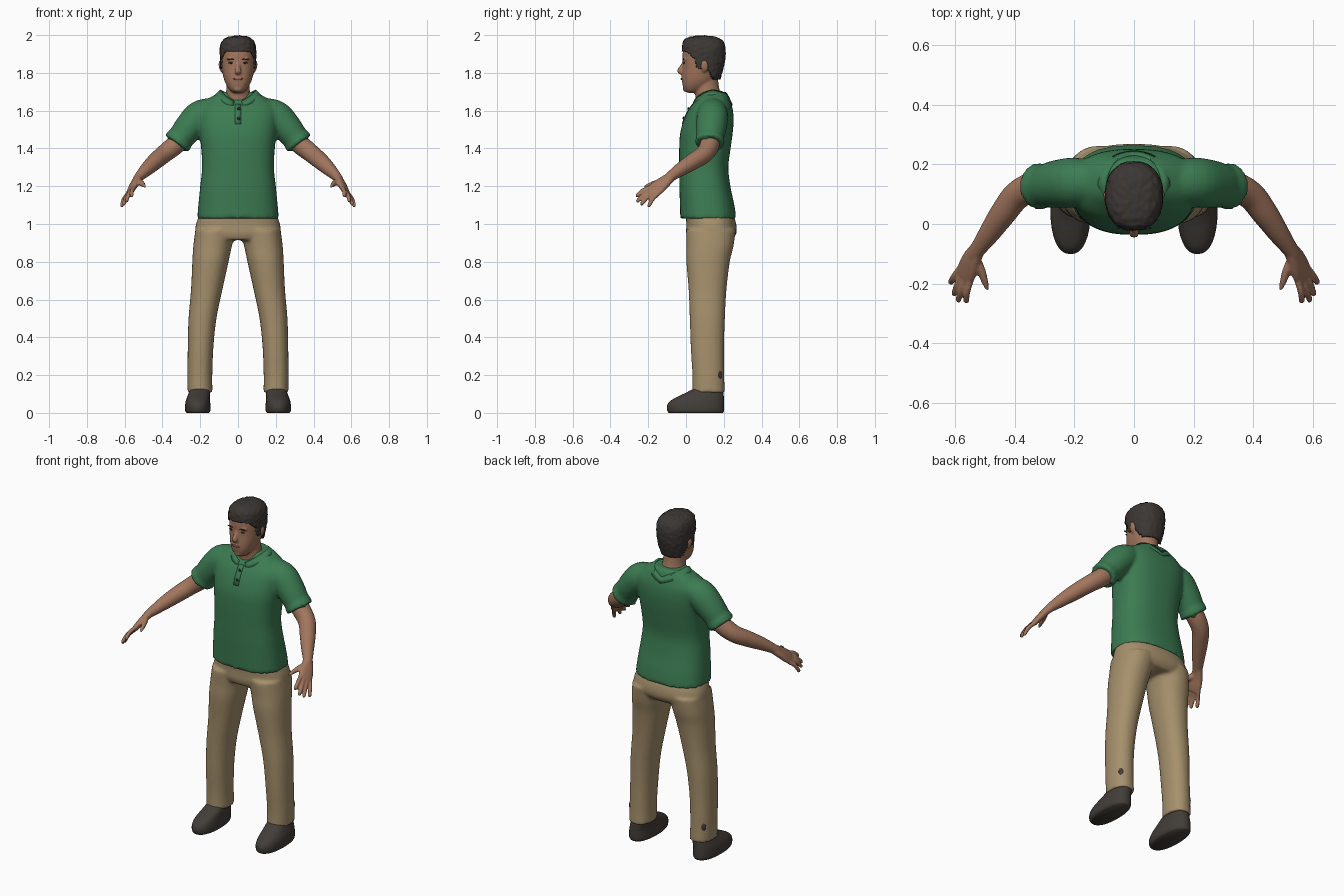
import bpy, bmesh, math
from mathutils import Vector, Matrix, noise

if "Cube" in bpy.data.objects:
    bpy.data.objects.remove(bpy.data.objects["Cube"], do_unlink=True)


def material(name, r, g, b):
    m = bpy.data.materials.new(name)
    m.use_nodes = True
    m.diffuse_color = (r, g, b, 1)
    bsdf = m.node_tree.nodes["Principled BSDF"]
    bsdf.inputs["Base Color"].default_value = (r, g, b, 1)
    bsdf.inputs["Roughness"].default_value = 0.8
    return m


GREEN = material("shirt green", 0.045, 0.2, 0.085)
TAN = material("trouser tan", 0.38, 0.28, 0.15)
SKIN = material("skin", 0.36, 0.18, 0.11)
LIP = material("lip", 0.25, 0.1, 0.07)
HAIR = material("hair dark brown", 0.045, 0.038, 0.034)
SHOE = material("shoe dark grey", 0.055, 0.047, 0.04)
DARK = material("button and eye dark", 0.02, 0.018, 0.016)
X, Y = Vector((1, 0, 0)), Vector((0, 1, 0))


def smooth_rings(rings, steps):
    """Catmull-Rom interpolation between key rings (x, y, z, half width, half depth)."""
    out, last = [], len(rings) - 1
    for i in range(last):
        p = [Vector(rings[min(max(k, 0), last)]) for k in range(i - 1, i + 3)]
        for s in range(steps):
            t = s / steps
            out.append(0.5 * (2 * p[1] + (p[2] - p[0]) * t
                              + (2 * p[0] - 5 * p[1] + 4 * p[2] - p[3]) * t * t
                              + (3 * p[1] - p[0] - 3 * p[2] + p[3]) * t ** 3))
    return out + [Vector(rings[-1])]


def loft(bm, rings, power=2.0, side=None, flip=1, n=32, steps=4):
    """Skin super-ellipse rings; level ones, or square to the path when side is given."""
    rings = smooth_rings(rings, steps)
    centres = [Vector(r[:3]) for r in rings]
    loops = []
    for i, r in enumerate(rings):
        u, v = X, Y
        if side:
            t = (centres[min(i + 1, len(rings) - 1)] - centres[max(i - 1, 0)]).normalized()
            v = t.cross(side).normalized()
            u = v.cross(t)
        loop = []
        for k in range(n):
            c, s = math.cos(math.tau * k / n), math.sin(math.tau * k / n)
            co = centres[i] + u * r[3] * math.copysign(abs(c) ** (2 / power), c) \
                + v * r[4] * math.copysign(abs(s) ** (2 / power), s)
            co.x *= flip
            loop.append(bm.verts.new(co))
        loops.append(loop)
    for a, b in zip(loops, loops[1:]):
        for k in range(n):
            bm.faces.new((a[k], a[(k + 1) % n], b[(k + 1) % n], b[k]))
    bm.faces.new(loops[0])
    bm.faces.new(loops[-1])


def blob(bm, loc, scale, tilt=0.0):
    mat = Matrix.Translation(loc) @ Matrix.Rotation(tilt, 4, "Y") @ Matrix.Diagonal((*scale, 1))
    bmesh.ops.create_uvsphere(bm, u_segments=16, v_segments=10, radius=1, matrix=mat)


def finish(name, bm, mat, mirror=False, voxel=0, relax=3):
    bmesh.ops.recalc_face_normals(bm, faces=bm.faces)
    for f in bm.faces:
        f.smooth = True
    mesh = bpy.data.meshes.new(name)
    bm.to_mesh(mesh)
    bm.free()
    mesh.materials.append(mat)
    ob = bpy.data.objects.new(name, mesh)
    bpy.context.scene.collection.objects.link(ob)
    if mirror:
        ob.modifiers.new("mirror", "MIRROR").use_mirror_merge = False
    if voxel:
        m = ob.modifiers.new("blend", "REMESH")
        m.mode, m.voxel_size, m.use_smooth_shade = "VOXEL", voxel, True
        m = ob.modifiers.new("relax", "SMOOTH")
        m.factor, m.iterations = 0.5, relax
    return ob


def front_y(ob, x, z):
    """Depth of the front surface at x, z."""
    bpy.context.view_layer.update()
    ev = ob.evaluated_get(bpy.context.evaluated_depsgraph_get())
    hit, loc, _, _ = ev.ray_cast(Vector((x, -1, z)), Y)
    return loc.y if hit else 0.0


# Shirt: torso and two sleeves blended together
bm = bmesh.new()
loft(bm, [(0, .118, 1.03, .216, .148), (0, .112, 1.1, .21, .144), (0, .1, 1.2, .2, .135),
          (0, .094, 1.3, .19, .13), (0, .1, 1.4, .195, .136), (0, .108, 1.48, .204, .139),
          (0, .12, 1.55, .21, .132), (0, .132, 1.61, .21, .115), (0, .142, 1.655, .17, .09),
          (0, .147, 1.685, .12, .075), (0, .147, 1.7, .09, .065)], 2.5, n=48)
for flip in (1, -1):
    loft(bm, [(.13, .142, 1.6, .07, .07), (.2, .14, 1.572, .083, .083), (.26, .134, 1.51, .08, .078),
              (.305, .127, 1.452, .072, .07), (.31, .127, 1.446, .077, .075),
              (.326, .125, 1.425, .077, .075)], side=Y, flip=flip)
shirt = finish("shirt", bm, GREEN, voxel=.01)

# Collar: folded strip round the neckline, open at the front
bm = bmesh.new()
rows = []
for k in range(41):
    t = math.radians(12 + 336 * k / 40)
    s, c = abs(math.sin(t)), math.cos(t)
    z = 1.662 + .05 * s - .022 * max(c, 0)
    rows.append([bm.verts.new((w * math.sin(t), .135 - d * c, z + dz))
                 for w, d, dz in ((.088, .09, -.02), (.094, .096, 0), (.128, .112, -.034))])
for a, b in zip(rows, rows[1:]):
    for j in range(2):
        bm.faces.new((a[j], b[j], b[j + 1], a[j + 1]))
collar = finish("collar", bm, GREEN)
collar.modifiers.new("cloth", "SOLIDIFY").thickness = .008

# Placket and buttons
bm = bmesh.new()
strip = []
for z in (1.635, 1.61, 1.585, 1.56, 1.53):
    strip.append([bm.verts.new((x, front_y(shirt, x, z) - .004, z)) for x in (-.016, .016)])
for a, b in zip(strip, strip[1:]):
    bm.faces.new((a[0], a[1], b[1], b[0]))
finish("placket", bm, GREEN).modifiers.new("cloth", "SOLIDIFY").thickness = .006
bm = bmesh.new()
for z in (1.61, 1.56):
    blob(bm, (.004, front_y(shirt, 0, z) - .006, z), (.009, .004, .009))
finish("buttons", bm, DARK)

# Trousers: hips and two legs
bm = bmesh.new()
loft(bm, [(0, .128, .915, .17, .115), (0, .134, .95, .222, .133), (0, .134, 1.0, .222, .132),
          (0, .122, 1.06, .2, .125)], 2.4, n=48)
for flip in (1, -1):
    loft(bm, [(.118, .132, .97, .108, .132), (.135, .127, .88, .102, .124), (.146, .117, .8, .096, .115),
              (.166, .114, .65, .083, .1), (.188, .113, .5, .074, .093), (.198, .113, .35, .068, .088),
              (.202, .118, .2, .066, .084), (.201, .12, .108, .066, .086)], 2.2, flip=flip)
finish("trousers", bm, TAN, voxel=.01)

# Worn patches on the outer back of the calves
bm = bmesh.new()
blob(bm, (.243, .182, .2), (.015, .006, .025))
bmesh.ops.rotate(bm, verts=bm.verts, cent=(.243, .182, .2), matrix=Matrix.Rotation(-.65, 3, "Z"))
finish("calf_patches", bm, SHOE, mirror=True)

# Shoes
bm = bmesh.new()
loft(bm, [(.213, .052, 0, .06, .143), (.213, .051, .012, .067, .15), (.213, .051, .04, .067, .151),
          (.212, .06, .065, .064, .141), (.208, .08, .088, .06, .12), (.204, .1, .108, .057, .098),
          (.202, .118, .13, .055, .076)], 2.3)
finish("shoes", bm, SHOE, mirror=True)

# Arms with hands
bm = bmesh.new()
loft(bm, [(.25, .13, 1.5, .05, .05), (.325, .127, 1.425, .052, .052), (.39, .098, 1.372, .048, .048),
          (.44, .035, 1.33, .044, .044), (.485, -.03, 1.288, .036, .036),
          (.528, -.09, 1.245, .027, .024), (.54, -.11, 1.228, .026, .02)], side=Y)
across = Vector((.53, .62, -.57)).normalized()
loft(bm, [(.522, -.08, 1.25, .026, .022), (.543, -.115, 1.222, .036, .02), (.558, -.15, 1.193, .043, .018),
          (.57, -.177, 1.17, .041, .014)], 2.4, side=across)
knuckle = Vector((.566, -.168, 1.177))
tips = [(.565, -.265, 1.147), (.592, -.262, 1.118), (.606, -.24, 1.102), (.618, -.2, 1.092)]
for k, tip in enumerate(tips):
    a, b = knuckle + across * (k - 1.5) * .021, Vector(tip)
    mid = a.lerp(b, .5) + Vector((.004, -.003, .006))
    loft(bm, [(*a, .012, .012), (*mid, .0115, .0115), (*a.lerp(b, .92), .01, .01), (*b, .005, .005)],
         side=across, n=12)
loft(bm, [(.532, -.115, 1.228, .018, .016), (.513, -.155, 1.218, .016, .014),
          (.502, -.19, 1.208, .012, .012), (.492, -.222, 1.197, .006, .006)], side=across, n=12)
finish("arms", bm, SKIN, mirror=True, voxel=.0055, relax=2)

# Head, neck, nose and ears
bm = bmesh.new()
loft(bm, [(0, .035, 1.694, .022, .025), (0, .038, 1.708, .042, .046), (0, .058, 1.74, .064, .077),
          (0, .074, 1.78, .078, .095), (0, .083, 1.83, .086, .1), (0, .087, 1.88, .088, .106),
          (0, .089, 1.92, .086, .104), (0, .088, 1.96, .07, .085), (0, .086, 1.985, .035, .045)], 2.2)
loft(bm, [(0, .13, 1.58, .085, .08), (0, .126, 1.65, .076, .074), (0, .112, 1.71, .062, .066),
          (0, .108, 1.78, .06, .06)])
loft(bm, [(0, -.008, 1.862, .008, .008), (0, -.02, 1.835, .01, .012), (0, -.033, 1.81, .017, .014),
          (0, -.022, 1.796, .014, .007)], side=X, n=16)
for s in (1, -1):
    blob(bm, (s * .09, .098, 1.835), (.012, .02, .032), s * .15)
    blob(bm, (s * .034, -.002, 1.873), (.026, .014, .009))
blob(bm, (0, -.012, 1.77), (.026, .014, .014))
blob(bm, (0, -.002, 1.715), (.024, .015, .016))
head = finish("head", bm, SKIN, voxel=.006)

# Eyes, brows and lips
bm = bmesh.new()
blob(bm, (.035, front_y(head, .035, 1.853), 1.853), (.016, .003, .005))
finish("eyes", bm, DARK, mirror=True)
bm = bmesh.new()
blob(bm, (.037, front_y(head, .037, 1.872), 1.872), (.023, .004, .0045), -.1)
finish("brows", bm, HAIR, mirror=True)
bm = bmesh.new()
blob(bm, (0, front_y(head, 0, 1.768), 1.768), (.026, .004, .006))
finish("lips", bm, LIP)

# Hair: cap trimmed along a hairline, with a rough surface
LINE = [(-1, 1.925), (0, 1.915), (.045, 1.875), (.06, 1.82), (.08, 1.82), (.1, 1.85),
        (.125, 1.8), (.15, 1.765), (1, 1.765)]


def hairline(y):
    for (y0, z0), (y1, z1) in zip(LINE, LINE[1:]):
        if y <= y1:
            return z0 + (z1 - z0) * (y - y0) / (y1 - y0)


bm = bmesh.new()
loft(bm, [(0, .088, 1.74, .076, .084), (0, .085, 1.82, .092, .112), (0, .092, 1.88, .096, .116),
          (0, .094, 1.93, .096, .115), (0, .091, 1.965, .086, .106), (0, .088, 1.988, .058, .076),
          (0, .086, 1.997, .012, .016)], 2.3, n=80, steps=8)
cut = [f for f in bm.faces if f.calc_center_median().z < hairline(f.calc_center_median().y)]
bmesh.ops.delete(bm, geom=cut, context="FACES")
bm.normal_update()
for v in bm.verts:
    v.co += v.normal * .004 * noise.noise(v.co * Vector((60, 60, 60)).x)
hair = finish("hair", bm, HAIR)
shell = hair.modifiers.new("thickness", "SOLIDIFY")
shell.thickness, shell.offset = .014, -1
